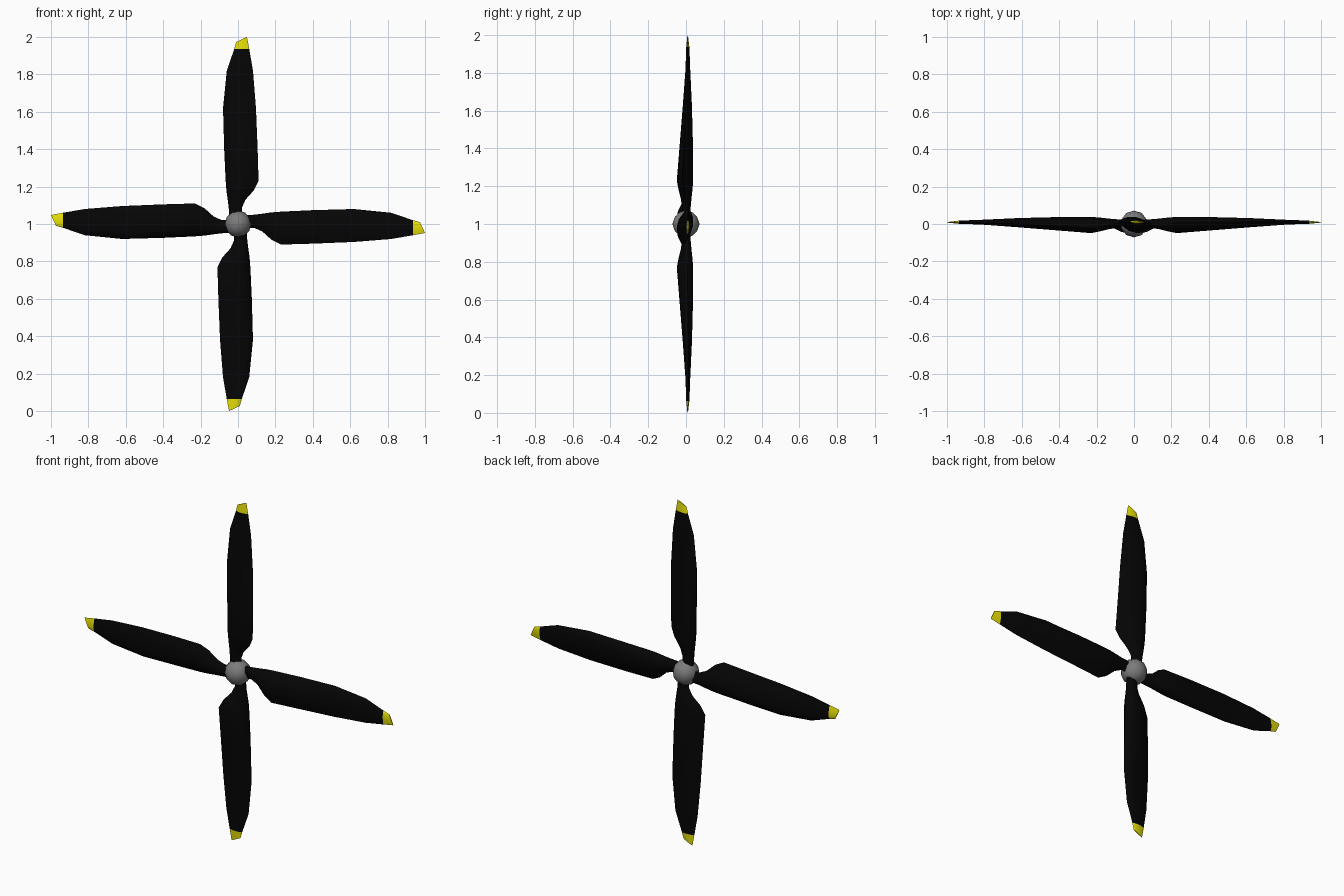
import bpy, bmesh, math
from mathutils import Vector, Matrix

if "Cube" in bpy.data.objects:
    bpy.data.objects.remove(bpy.data.objects["Cube"])


def material(name, rgb):
    m = bpy.data.materials.new(name)
    m.diffuse_color = (*rgb, 1)
    m.use_nodes = True
    m.node_tree.nodes["Principled BSDF"].inputs["Base Color"].default_value = m.diffuse_color
    return m


BLACK = material("matt black", (0.0015, 0.0015, 0.0015))
YELLOW = material("tip yellow", (0.8, 0.75, 0.002))
GREY = material("hub grey", (0.2, 0.2, 0.2))
CENTRE = Matrix.Translation((0, 0, 1))

# blade stations: leading edge x, r; trailing edge x, r; front y, back y; tilt
STATIONS = [
    (-0.045, 0.02, 0.022, 0.02, -0.022, 0.025, 0.0),
    (-0.050, 0.09, 0.022, 0.09, -0.022, 0.025, 0.0),
    (-0.055, 0.13, 0.040, 0.13, -0.027, 0.028, 0.004),
    (-0.062, 0.18, 0.085, 0.18, -0.040, 0.033, 0.010),
    (-0.066, 0.23, 0.110, 0.23, -0.050, 0.035, 0.014),
    (-0.074, 0.40, 0.105, 0.40, -0.036, 0.036, 0.010),
    (-0.080, 0.62, 0.096, 0.62, -0.018, 0.031, 0.006),
    (-0.060, 0.82, 0.080, 0.82, -0.003, 0.022, 0.003),
    (-0.020, 0.936, 0.060, 0.936, 0.001, 0.018, 0.001),
    (-0.010, 0.973, 0.048, 1.00, 0.006, 0.012, 0.0),
]
# closed section: fraction along the chord, fraction of half thickness
FOIL = [(0, 0), (0.06, 0.5), (0.22, 0.88), (0.45, 1), (0.75, 0.68),
        (1, 0), (0.75, -0.68), (0.45, -1), (0.22, -0.88), (0.06, -0.5)]


def make_blade(name, angle):
    bm = bmesh.new()
    rings = []
    for xl, rl, xt, rt, y0, y1, tilt in STATIONS:
        mid, half = (y0 + y1) / 2, (y1 - y0) / 2
        rings.append([bm.verts.new((xl + (xt - xl) * t,
                                    mid + half * h + tilt * (1 - 2 * t),
                                    rl + (rt - rl) * t)) for t, h in FOIL])
    n = len(FOIL)
    for a, b in zip(rings, rings[1:]):
        for i in range(n):
            j = (i + 1) % n
            bm.faces.new((a[i], a[j], b[j], b[i]))
    bm.faces.new(rings[0])
    bm.faces.new(rings[-1])
    bmesh.ops.recalc_face_normals(bm, faces=bm.faces)
    # yellow outboard of the last full station
    for f in bm.faces:
        f.material_index = int(f.calc_center_median().z > 0.94)
    bm.transform(CENTRE @ Matrix.Rotation(angle, 4, 'Y'))
    return finish(bm, name, [BLACK, YELLOW])


def finish(bm, name, mats):
    me = bpy.data.meshes.new(name)
    bm.to_mesh(me)
    bm.free()
    for m in mats:
        me.materials.append(m)
    ob = bpy.data.objects.new(name, me)
    bpy.context.collection.objects.link(ob)
    bpy.ops.object.select_all(action='DESELECT')
    ob.select_set(True)
    bpy.context.view_layer.objects.active = ob
    bpy.ops.object.shade_smooth_by_angle(angle=math.radians(50))
    return ob


# four blades around the hub axis
for k, side in enumerate(("top", "right", "bottom", "left")):
    make_blade(side + "_blade", k * math.pi / 2)

# round low-poly hub
bm = bmesh.new()
bmesh.ops.create_icosphere(bm, subdivisions=2, radius=0.072)
bm.transform(CENTRE)
finish(bm, "hub", [GREY])
